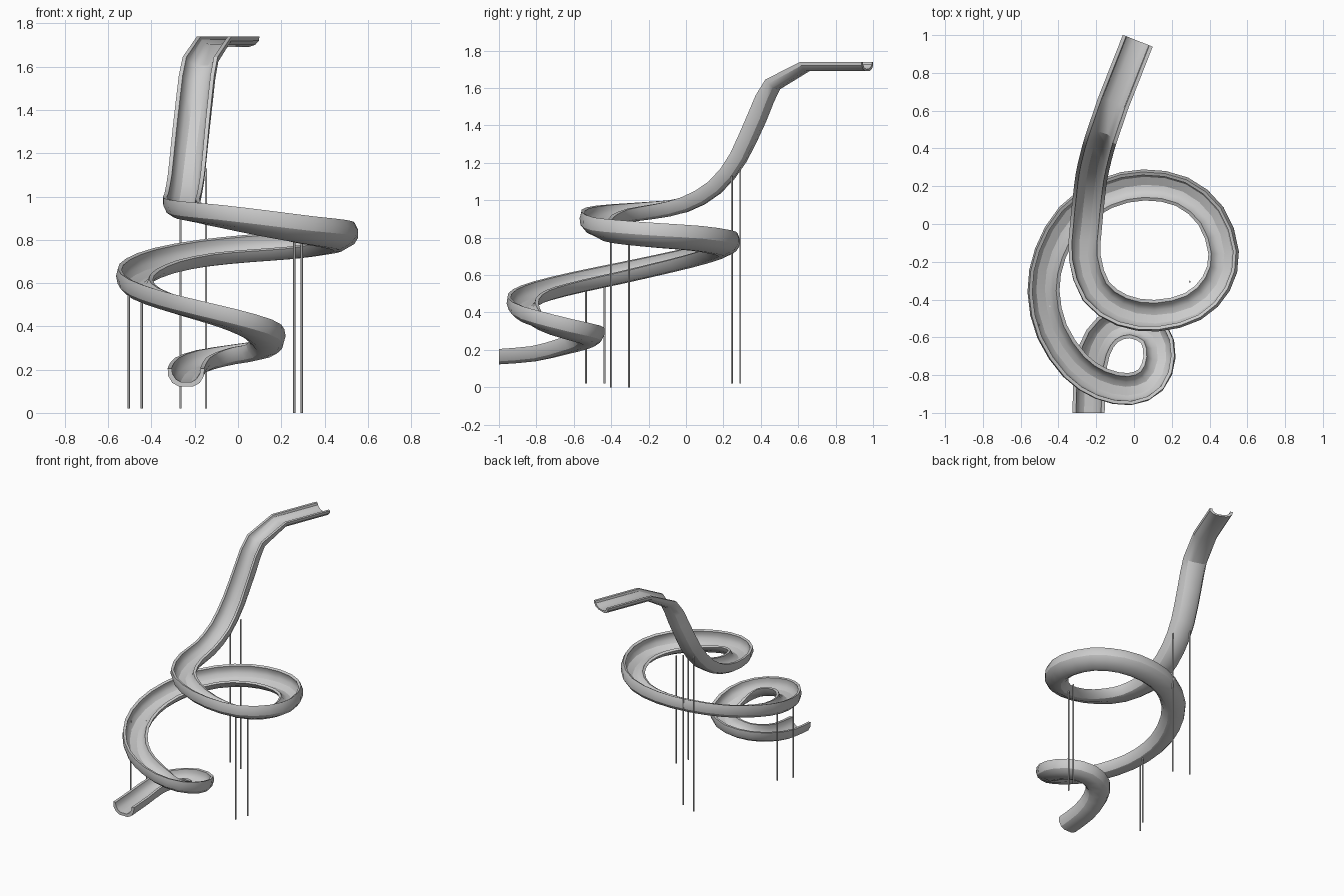
import bpy, bmesh, math
from mathutils import Vector, Matrix

if "Cube" in bpy.data.objects:
    bpy.data.objects.remove(bpy.data.objects["Cube"])

# path of the chute: rim centre x, y, z and bank angle (outer side raised)
PATH = [
    (.02, .97, 1.74, 0), (-.11, .64, 1.74, 0), (-.175, .45, 1.645, 0), (-.203, .35, 1.46, 0),
    (-.225, .25, 1.25, 0), (-.24, .13, 1.10, 0), (-.255, -.02, 1.015, 0), (-.26, -.18, .985, 5),
    (-.20, -.355, .965, 9), (-.06, -.455, .94, 15), (.12, -.48, .905, 22), (.31, -.43, .87, 27),
    (.43, -.31, .85, 30), (.467, -.15, .835, 30), (.40, .04, .82, 30), (.25, .165, .80, 29),
    (.05, .20, .785, 27), (-.15, .155, .765, 24), (-.33, .03, .73, 22), (-.44, -.16, .685, 20),
    (-.475, -.36, .64, 18), (-.43, -.57, .595, 15), (-.31, -.75, .55, 12), (-.17, -.845, .51, 10),
    (-.02, -.872, .465, 10), (.09, -.82, .415, 12), (.132, -.70, .365, 15), (.10, -.575, .33, 10),
    (-.02, -.52, .31, 5), (-.14, -.56, .285, 3), (-.21, -.67, .255, 0), (-.235, -.82, .22, 0),
    (-.24, -1, .205, 0)]
HALF_WIDTH = .085
OUTER = [(-1, 0), (-.97, -.4), (-.75, -.78), (-.4, -.97)]
INNER = [(.78, 0), (.74, -.3), (.55, -.58), (.28, -.74)]


def mirrored(side):
    return side + [(-u, v) for u, v in reversed(side)]


PROFILE = mirrored(OUTER) + mirrored(INNER)


def catmull(a, b, c, d, t):
    return .5 * (2 * b + (c - a) * t + (2 * a - 5 * b + 4 * c - d) * t * t
                 + (3 * b - a - 3 * c + d) * t ** 3)


# straight pieces at the top, smooth curve in the loops
pts = [Vector(p) for p in PATH]
stations = []
for i in range(len(pts) - 1):
    stations.append((pts[i], [.05, .052, .07][i] if i < 3 else .085))
    if i >= 2:
        mid = catmull(pts[i - 1], pts[i], pts[i + 1], pts[min(i + 2, len(pts) - 1)], .5)
        stations.append((mid, .08 if i == 2 else .085))
stations.append((pts[-1], .085))

# sweep the U profile along the path
bm = bmesh.new()
rings = []
for i, (p, depth) in enumerate(stations):
    prev = stations[max(i - 1, 0)][0].to_3d()
    nxt = stations[min(i + 1, len(stations) - 1)][0].to_3d()
    c = p.to_3d()
    t = ((c - prev).normalized() + (nxt - c).normalized()).normalized()
    if i == len(stations) - 1:
        t = Vector((0, -1, 0))
    right = t.cross(Vector((0, 0, 1))).normalized()
    bank = Matrix.Rotation(-math.radians(p[3]), 3, t)
    right = bank @ right
    up = right.cross(t)
    rings.append([bm.verts.new(c + right * u * HALF_WIDTH + up * v * depth) for u, v in PROFILE])
n = len(PROFILE)
for a, b in zip(rings, rings[1:]):
    for k in range(n):
        bm.faces.new((a[k], a[(k + 1) % n], b[(k + 1) % n], b[k]))
# end caps as strips joining outer and inner profile
for r in (rings[0], rings[-1]):
    for k in range(n // 2 - 1):
        bm.faces.new((r[k], r[k + 1], r[n - 2 - k], r[n - 1 - k]))
bmesh.ops.recalc_face_normals(bm, faces=bm.faces)
mesh = bpy.data.meshes.new("slide_chute")
bm.to_mesh(mesh)
bm.free()
chute = bpy.data.objects.new("slide_chute", mesh)
bpy.context.collection.objects.link(chute)
bpy.context.view_layer.objects.active = chute
chute.select_set(True)
bpy.ops.object.shade_smooth_by_angle(angle=math.radians(30))

# thin support poles in pairs: x, y, bottom, top
POLES = [(-.265, .29, .02, 1.19), (-.148, .245, .02, 1.13),
         (.26, -.40, 0, .80), (.295, -.305, 0, .80),
         (-.505, -.535, .02, .58), (-.445, -.435, .02, .56)]
for i, (x, y, z0, z1) in enumerate(POLES):
    bpy.ops.mesh.primitive_cylinder_add(vertices=8, radius=.005, depth=z1 - z0,
                                        location=(x, y, (z0 + z1) / 2))
    bpy.context.object.name = f"support_pole_{i + 1}"
    bpy.ops.object.shade_smooth_by_angle(angle=math.radians(50))
